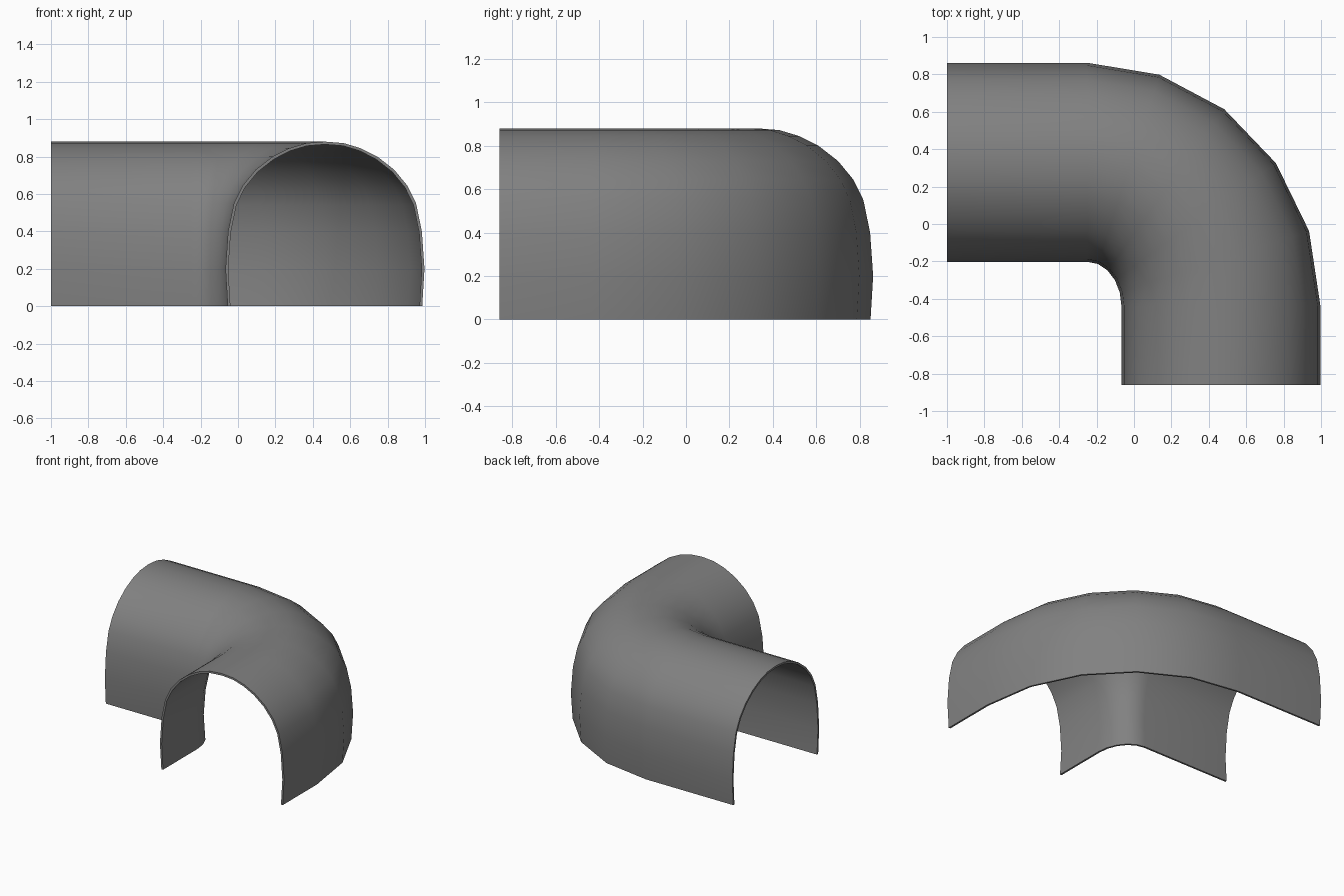
import bpy, bmesh, math

if "Cube" in bpy.data.objects:
    bpy.data.objects.remove(bpy.data.objects["Cube"])

# Half of the arch section: sideways offset, height
half = [(0.52, 0), (0.532, 0.2), (0.518, 0.4), (0.487, 0.55), (0.44, 0.645),
        (0.37, 0.73), (0.28, 0.80), (0.19, 0.845), (0.10, 0.872), (0, 0.88)]
outer = half + [(-s, z) for s, z in reversed(half[:-1])]
inner = [(s * 0.972, z * 0.983) for s, z in reversed(outer)]
section = outer + inner

# Stations along the path: straight leg, five-segment bend, straight leg
CX, CY, RX, RY = -0.25, -0.44, 0.715, 0.77
stations = [(-1.0, CY + RY, 0, 1)]
for i in range(6):
    a = math.radians(90 - 18 * i)
    c, s = math.cos(a), math.sin(a)
    stations.append((CX + RX * c, CY + RY * s, c, s))
stations.append((CX + RX, -0.86, 1, 0))

# Sweep the closed section to form a thin shell
bm = bmesh.new()
rings = [[bm.verts.new((x + nx * s, y + ny * s, z)) for s, z in section]
         for x, y, nx, ny in stations]
n, m = len(section), len(outer)
for a, b in zip(rings, rings[1:]):
    for j in range(n):
        k = (j + 1) % n
        bm.faces.new((a[j], a[k], b[k], b[j]))

# Thin rims at both open ends
for r in (rings[0], rings[-1]):
    for j in range(m - 1):
        bm.faces.new((r[j], r[j + 1], r[n - 2 - j], r[n - 1 - j]))
bmesh.ops.recalc_face_normals(bm, faces=bm.faces)

mesh = bpy.data.meshes.new("curved_tunnel")
bm.to_mesh(mesh)
bm.free()
tunnel = bpy.data.objects.new("curved_tunnel", mesh)
bpy.context.collection.objects.link(tunnel)
bpy.context.view_layer.objects.active = tunnel
tunnel.select_set(True)
bpy.ops.object.shade_smooth_by_angle(angle=math.radians(50))

# Dark grey surface
dark = bpy.data.materials.new("dark_grey")
dark.diffuse_color = (0.22, 0.22, 0.22, 1)
dark.use_nodes = True
dark.node_tree.nodes["Principled BSDF"].inputs["Base Color"].default_value = dark.diffuse_color
mesh.materials.append(dark)
